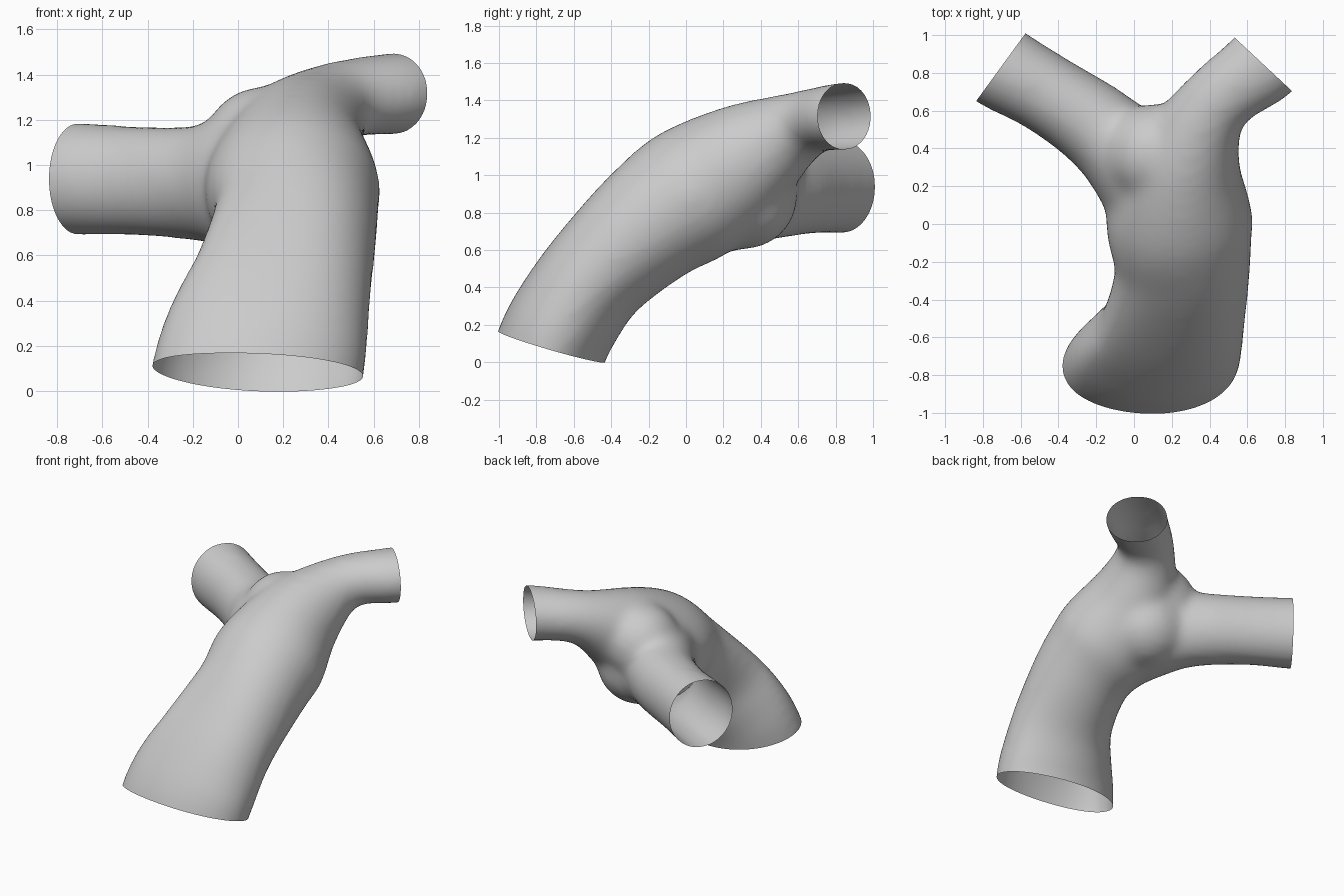
import bpy, bmesh, math
from mathutils import Vector

cube = bpy.data.objects.get("Cube")
if cube:
    bpy.data.objects.remove(cube)

SIDES, STEPS = 40, 6


def spline(rows, i, t):
    """Smooth interpolation of one row of section values."""
    p = [rows[min(max(i + k, 0), len(rows) - 1)] for k in (-1, 0, 1, 2)]
    return [b + 0.5 * t * (c - a + t * (2*a - 5*b + 4*c - d + t * (3*(b - c) + d - a)))
            for a, b, c, d in zip(*p)]


def make_object(name, bm):
    bmesh.ops.recalc_face_normals(bm, faces=bm.faces[:])
    mesh = bpy.data.meshes.new(name)
    bm.to_mesh(mesh)
    bm.free()
    obj = bpy.data.objects.new(name, mesh)
    bpy.context.collection.objects.link(obj)
    return obj


def loft(name, rows):
    """Closed tube; row = x, y, z, half width, half depth, turn in degrees, lean of one side."""
    bm = bmesh.new()
    path = [spline(rows, i, s / STEPS) for i in range(len(rows) - 1) for s in range(STEPS)]
    path.append(list(rows[-1]))
    rings = []
    for k, (x, y, z, w, d, turn, lean) in enumerate(path):
        tangent = (Vector(path[min(k + 1, len(path) - 1)][:3])
                   - Vector(path[max(k - 1, 0)][:3])).normalized()
        a = math.radians(turn)
        u = Vector((math.cos(a), math.sin(a), 0))
        u = (u - tangent * u.dot(tangent)).normalized()
        v = tangent.cross(u)
        ring = []
        for j in range(SIDES):
            t = math.tau * j / SIDES
            c, s = math.cos(t), math.sin(t)
            depth = s - lean * c * c * (1 - c) / 2
            ring.append(bm.verts.new(Vector((x, y, z)) + u * w * c + v * d * depth))
        rings.append(ring)
    for r0, r1 in zip(rings, rings[1:]):
        for j in range(SIDES):
            n = (j + 1) % SIDES
            bm.faces.new((r0[j], r0[n], r1[n], r1[j]))
    bm.faces.new(rings[0][::-1])
    bm.faces.new(rings[-1])
    return make_object(name, bm)


def ball(name, center, radius):
    bm = bmesh.new()
    verts = bmesh.ops.create_icosphere(bm, subdivisions=3, radius=radius)["verts"]
    bmesh.ops.translate(bm, verts=verts, vec=center)
    return make_object(name, bm)


# Trunk running up and into the left branch
tube = loft("branching_tube", [
    (0.06, -0.77, -0.10, 0.47, 0.30, 0, 0.12),
    (0.09, -0.72, 0.083, 0.467, 0.298, 0, 0.15),
    (0.14, -0.635, 0.25, 0.445, 0.295, 0, 0.3),
    (0.207, -0.475, 0.475, 0.388, 0.295, 0, 0.42),
    (0.258, -0.20, 0.735, 0.36, 0.335, 0, 0.25),
    (0.24, 0.05, 0.91, 0.388, 0.368, 0, 0),
    (0.285, 0.36, 1.115, 0.285, 0.295, -20, 0),
    (0.43, 0.64, 1.275, 0.195, 0.182, -40, 0),
    (0.685, 0.845, 1.315, 0.214, 0.182, -43, 0),
    (0.82, 0.99, 1.32, 0.214, 0.182, -43, 0)])
# Right branch leaving the trunk
right_branch = loft("right_branch", [
    (0.18, 0.02, 0.86, 0.27, 0.32, 15, 0),
    (0.00, 0.32, 0.92, 0.255, 0.30, 35, 0),
    (-0.19, 0.51, 0.92, 0.23, 0.255, 50, 0),
    (-0.46, 0.69, 0.93, 0.213, 0.243, 54, 0),
    (-0.705, 0.83, 0.938, 0.226, 0.25, 54, 0),
    (-0.87, 0.95, 0.94, 0.226, 0.25, 54, 0)])
# Soft fills where the branches part
upper_fill = ball("upper_fill", (0.11, 0.37, 1.08), 0.27)
lower_fill = ball("lower_fill", (0.16, 0.31, 0.89), 0.29)

# Blend the parts into one skin
helpers = (right_branch, upper_fill, lower_fill)
for part in helpers:
    part.hide_render = True
    union = tube.modifiers.new("join", "BOOLEAN")
    union.operation = "UNION"
    union.solver = "EXACT"
    union.object = part
remesh = tube.modifiers.new("blend", "REMESH")
remesh.mode = "VOXEL"
remesh.voxel_size = 0.025
smooth = tube.modifiers.new("soften", "SMOOTH")
smooth.factor = 0.5
smooth.iterations = 26
skin = bpy.data.meshes.new_from_object(tube.evaluated_get(bpy.context.evaluated_depsgraph_get()))
tube.modifiers.clear()
tube.data = skin
skin.name = "branching_tube"
for part in helpers:
    bpy.data.objects.remove(part)

# Slice the three ends open
bm = bmesh.new()
bm.from_mesh(skin)
for co, no in (((0.09, -0.72, 0.083), (-0.04, -0.28, -0.96)),
               ((0.685, 0.845, 1.31), (0.68, 0.73, 0)),
               ((-0.705, 0.83, 0.94), (-0.81, 0.59, 0))):
    bmesh.ops.bisect_plane(bm, geom=bm.verts[:] + bm.edges[:] + bm.faces[:],
                           plane_co=co, plane_no=no, clear_outer=True)
bm.to_mesh(skin)
bm.free()

grey = bpy.data.materials.new("light_grey")
grey.use_nodes = True
color = (0.6, 0.6, 0.6, 1)
grey.diffuse_color = color
grey.node_tree.nodes["Principled BSDF"].inputs["Base Color"].default_value = color
skin.materials.clear()
skin.materials.append(grey)
for p in skin.polygons:
    p.use_smooth = True
